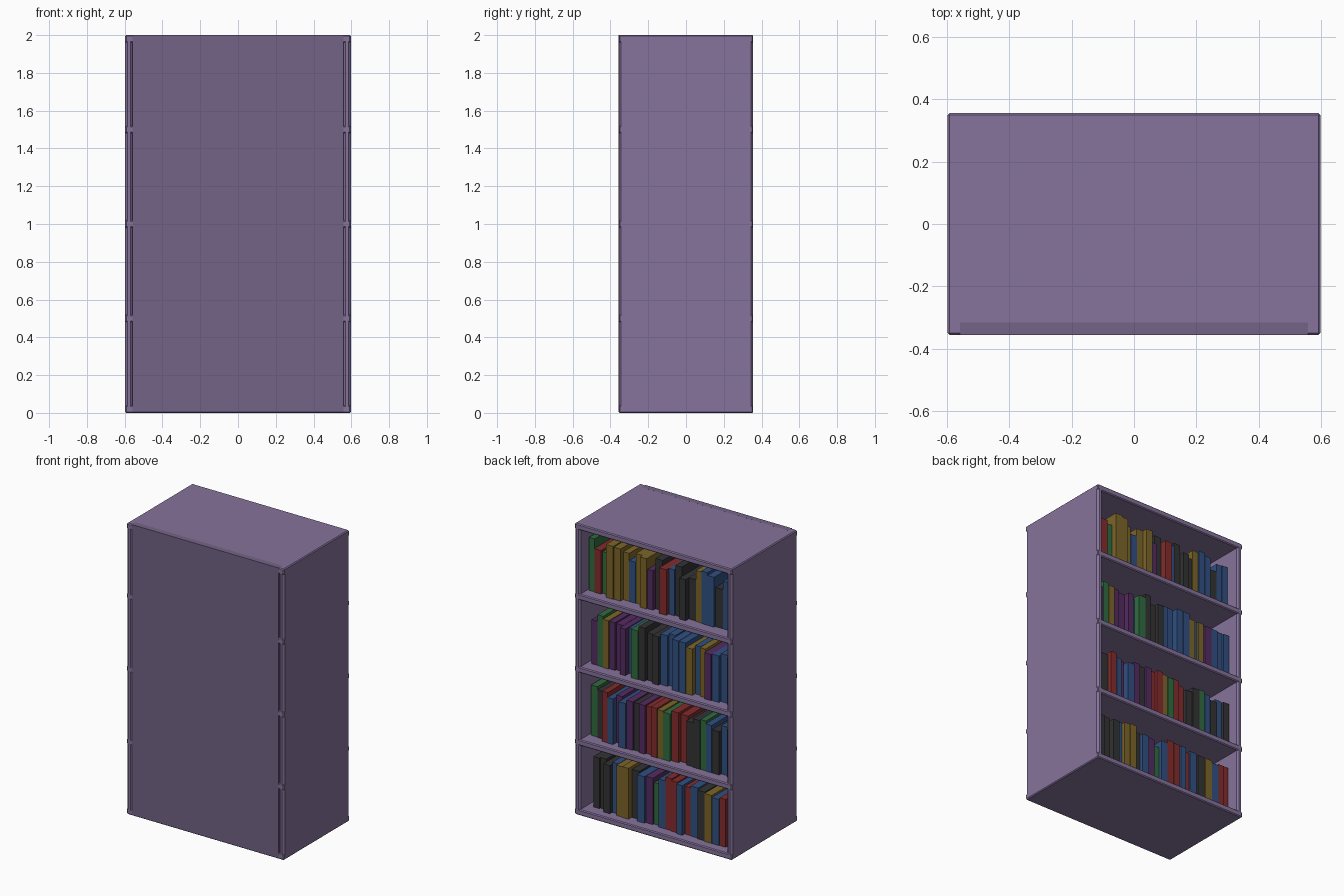
import bpy, random

if "Cube" in bpy.data.objects:
    bpy.data.objects.remove(bpy.data.objects["Cube"])

random.seed(4)
W, D, H, T = 1.195, 0.712, 2.0, 0.04     # overall size and board thickness
INNER = W / 2 - T


def material(name, rgb):
    m = bpy.data.materials.new(name)
    m.diffuse_color = (*rgb, 1)
    m.use_nodes = True
    m.node_tree.nodes["Principled BSDF"].inputs["Base Color"].default_value = m.diffuse_color
    return m


wood = material("wood", (0.236, 0.171, 0.33))
panel_wood = material("panel_wood", (0.172, 0.127, 0.237))
covers = {
    "G": material("green_cover", (0.03, 0.15, 0.05)),
    "R": material("red_cover", (0.23, 0.025, 0.025)),
    "Y": material("gold_cover", (0.20, 0.13, 0.022)),
    "B": material("blue_cover", (0.03, 0.08, 0.22)),
    "P": material("purple_cover", (0.09, 0.025, 0.12)),
    "K": material("black_cover", (0.033, 0.033, 0.036)),
}


def box(name, lo, hi, mat, bevel=0.0):
    bpy.ops.mesh.primitive_cube_add(size=1, location=[(a + b) / 2 for a, b in zip(lo, hi)])
    ob = bpy.context.object
    ob.name = name
    ob.scale = [b - a for a, b in zip(lo, hi)]
    bpy.ops.object.transform_apply(location=False, rotation=False, scale=True)
    ob.data.materials.append(mat)
    if bevel:
        mod = ob.modifiers.new("chamfer", 'BEVEL')
        mod.width = bevel
        mod.segments = 1
    return ob


# Side boards
for side, x in (("left", -W / 2), ("right", W / 2 - T)):
    box(side + "_side", (x, -D / 2, 0), (x + T, D / 2, H), wood, 0.012)

# Bottom, shelves and top run the full width, showing at the chamfered corners
levels = [T / 2, 0.5, 1.0, 1.5, H - T / 2]
for i, z in enumerate(levels):
    box(f"shelf_{i}", (-W / 2, -D / 2, z - T / 2), (W / 2, D / 2, z + T / 2), wood, 0.006)

# Closed panel on the -y face
box("back_panel", (-INNER, -D / 2 - 0.0003, 0.005), (INNER, -D / 2 + T, H + 0.0002), panel_wood)

# Books per shelf, bottom to top, from +x to -x: start gap, cover colour, height step
rows = [
    (0.045, "KKKBYYKBPGBRRBRBKYBRR", "554555433146554544345"),
    (0.018, "GKRBPBPKPRRYGRRKKGBKBK", "5453434444544542454244"),
    (0.030, "PGYPPPBGKKKBBBBYBYPBBB", "2544333464456553443344"),
    (0.012, "GRGYYYBYYPKRBKKKYBBKBB", "6216641550533511565044"),
]
for r, (gap, colours, heights) in enumerate(rows):
    base = levels[r] + T / 2
    widths = [random.uniform(0.85, 1.15) for _ in colours]
    unit = (2 * INNER - gap - 0.004) / sum(widths)
    x = INNER - gap
    for i, (c, h) in enumerate(zip(colours, heights)):
        w = widths[i] * unit
        front = D / 2 - random.uniform(0.055, 0.10)
        height = 0.27 + 0.015 * int(h) + random.uniform(-0.005, 0.005)
        box(f"book_{r}_{i}", (x - w + 0.002, front - 0.5, base),
            (x, front, base + height), covers[c])
        x -= w
